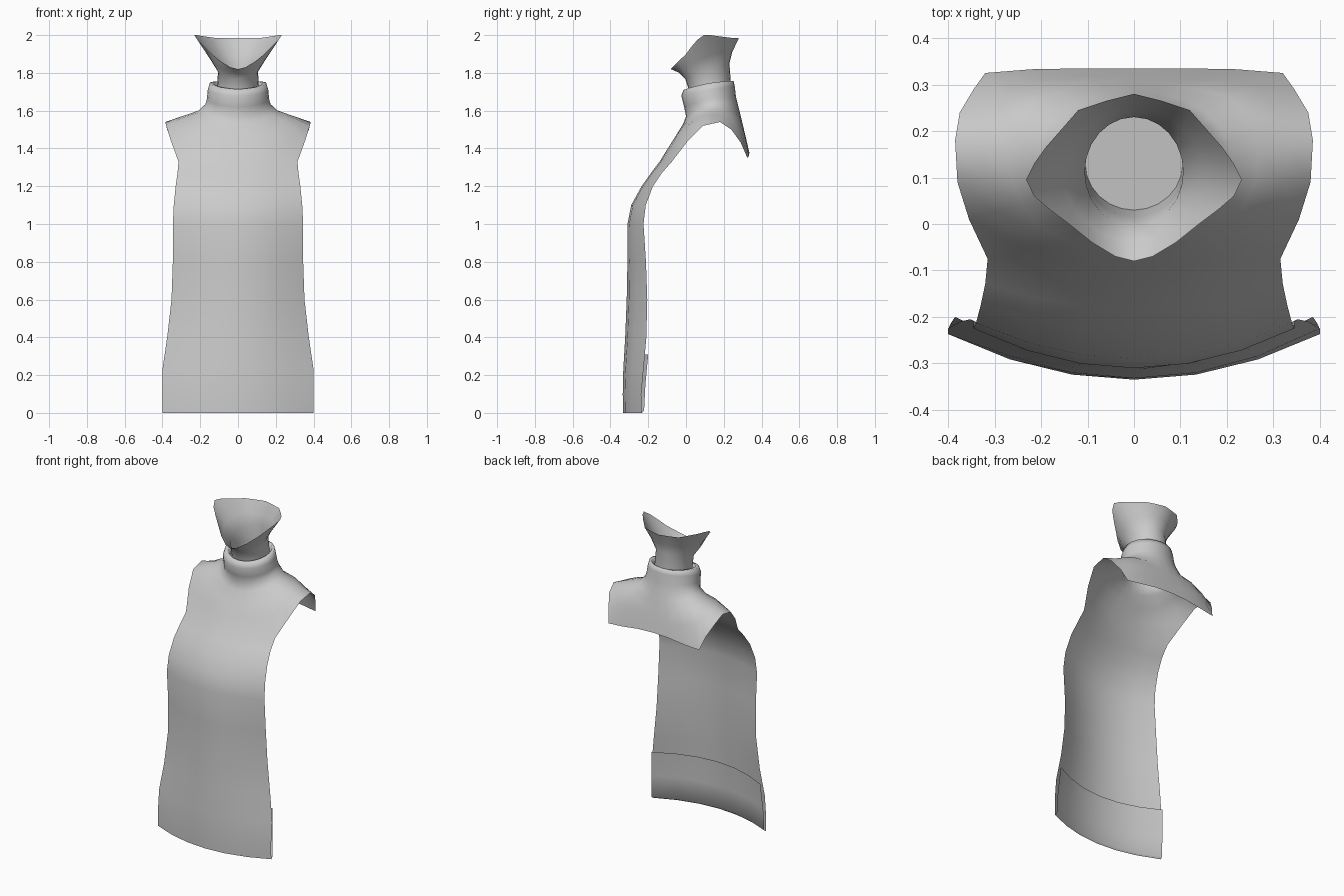
import bpy, bmesh, math
from mathutils import Vector

cloth = bpy.data.materials.new("grey cloth")
cloth.diffuse_color = (0.6, 0.6, 0.6, 1)
N = 24  # points around the neck, starting at the front and going to +x


def oval(rx, y_front, y_back, z_front, z_back, z_side):
    """Tilted oval ring around the neck."""
    pts = []
    for i in range(N):
        a = 2 * math.pi * i / N
        s, c = math.sin(a), math.cos(a)
        f = (1 - c) / 2
        z = z_front + (z_back - z_front) * f
        z += (z_side - (z_front + z_back) / 2) * s * s
        y = (y_front + y_back) / 2 - (y_back - y_front) / 2 * c
        pts.append(Vector((rx * s, y, z)))
    return pts


def mirrored(half):
    """Closed ring from the points of its +x half."""
    pts = [Vector(p) for p in half]
    return pts + [Vector((-p.x, p.y, p.z)) for p in pts[-2:0:-1]]


def loft(bm, rows, closed):
    grid = [[bm.verts.new(p) for p in row] for row in rows]
    n = len(rows[0])
    for a, b in zip(grid, grid[1:]):
        for i in range(n if closed else n - 1):
            j = (i + 1) % n
            bm.faces.new((a[i], a[j], b[j], b[i]))
    return grid


def finish(bm, name, angle):
    bmesh.ops.remove_doubles(bm, verts=bm.verts, dist=0.0005)
    me = bpy.data.meshes.new(name)
    bm.to_mesh(me)
    bm.free()
    me.materials.append(cloth)
    ob = bpy.data.objects.new(name, me)
    bpy.context.collection.objects.link(ob)
    bpy.context.view_layer.objects.active = ob
    ob.select_set(True)
    bpy.ops.object.shade_smooth_by_angle(angle=math.radians(angle))
    ob.select_set(False)


# Bib: front panel with folded hem, shoulder yoke and rolled collar
bm = bmesh.new()
panel = [  # z, half width, y at centre, y at side edge
    (0.31, 0.385, -0.312, -0.200), (0.15, 0.395, -0.320, -0.215),
    (0.01, 0.398, -0.322, -0.222),
    (0.0, 0.40, -0.333, -0.235), (0.1, 0.40, -0.335, -0.237),
    (0.23, 0.40, -0.332, -0.225), (0.4, 0.375, -0.322, -0.21),
    (0.6, 0.352, -0.314, -0.205), (0.8, 0.345, -0.31, -0.212),
    (1.0, 0.345, -0.31, -0.225), (1.1, 0.34, -0.29, -0.213),
    (1.2, 0.33, -0.235, -0.175), (1.27, 0.32, -0.185, -0.128),
    (1.33, 0.315, -0.14, -0.075)]
rows = []
for z, w, yc, ye in panel:
    rows.append([Vector((w * k / 3, yc + (ye - yc) * (k / 3) ** 2, z)) for k in range(-3, 4)])
loft(bm, rows, False)

front_half = rows[-1][3:]
edge = mirrored(front_half + [  # armhole, then lower back edge
    (0.355, 0.01, 1.44), (0.38, 0.09, 1.52), (0.385, 0.18, 1.54),
    (0.375, 0.24, 1.50), (0.345, 0.29, 1.43), (0.32, 0.325, 1.35),
    (0.22, 0.333, 1.36), (0.11, 0.335, 1.375), (0, 0.335, 1.38)])
collar = [oval(*r) for r in (
    (0.21, -0.015, 0.288, 1.53, 1.58, 1.60), (0.172, 0.0, 0.275, 1.57, 1.63, 1.635),
    (0.165, -0.01, 0.265, 1.62, 1.67, 1.66), (0.16, -0.025, 0.258, 1.68, 1.73, 1.71),
    (0.15, -0.013, 0.252, 1.71, 1.757, 1.745), (0.13, 0.002, 0.243, 1.715, 1.757, 1.745),
    (0.116, 0.01, 0.24, 1.69, 1.73, 1.71), (0.116, 0.012, 0.24, 1.60, 1.63, 1.62))]
yoke = [edge]
for t in (0.33, 0.66):
    ring = []
    for i in range(N):
        p = edge[i].lerp(collar[0][i], t)
        a = 2 * math.pi * i / N
        bulge = math.sin(2 * a) ** 2 * (0.03 if math.cos(a) > 0 else 0.05)
        p.z += bulge * 4 * t * (1 - t)
        ring.append(p)
    yoke.append(ring)
loft(bm, yoke + collar, True)
finish(bm, "bib_with_collar", 80)

# Neck: capped tube that flares to a rim, dipping at the front
bm = bmesh.new()
rim = mirrored([
    (0, -0.08, 1.82), (0.04, -0.07, 1.83), (0.09, -0.04, 1.86),
    (0.14, 0.0, 1.90), (0.18, 0.03, 1.94), (0.215, 0.06, 1.975),
    (0.232, 0.095, 2.0), (0.215, 0.13, 2.0), (0.19, 0.165, 1.995),
    (0.155, 0.205, 1.99), (0.12, 0.245, 1.985), (0.06, 0.265, 1.985),
    (0, 0.28, 1.985)])
grid = loft(bm, [
    oval(0.105, 0.03, 0.23, 1.62, 1.64, 1.63), oval(0.11, 0.015, 0.238, 1.71, 1.74, 1.73),
    oval(0.106, -0.005, 0.23, 1.77, 1.85, 1.81), oval(0.15, -0.035, 0.245, 1.80, 1.91, 1.885),
    rim], True)
bm.faces.new(grid[0][::-1])
finish(bm, "neck", 60)
